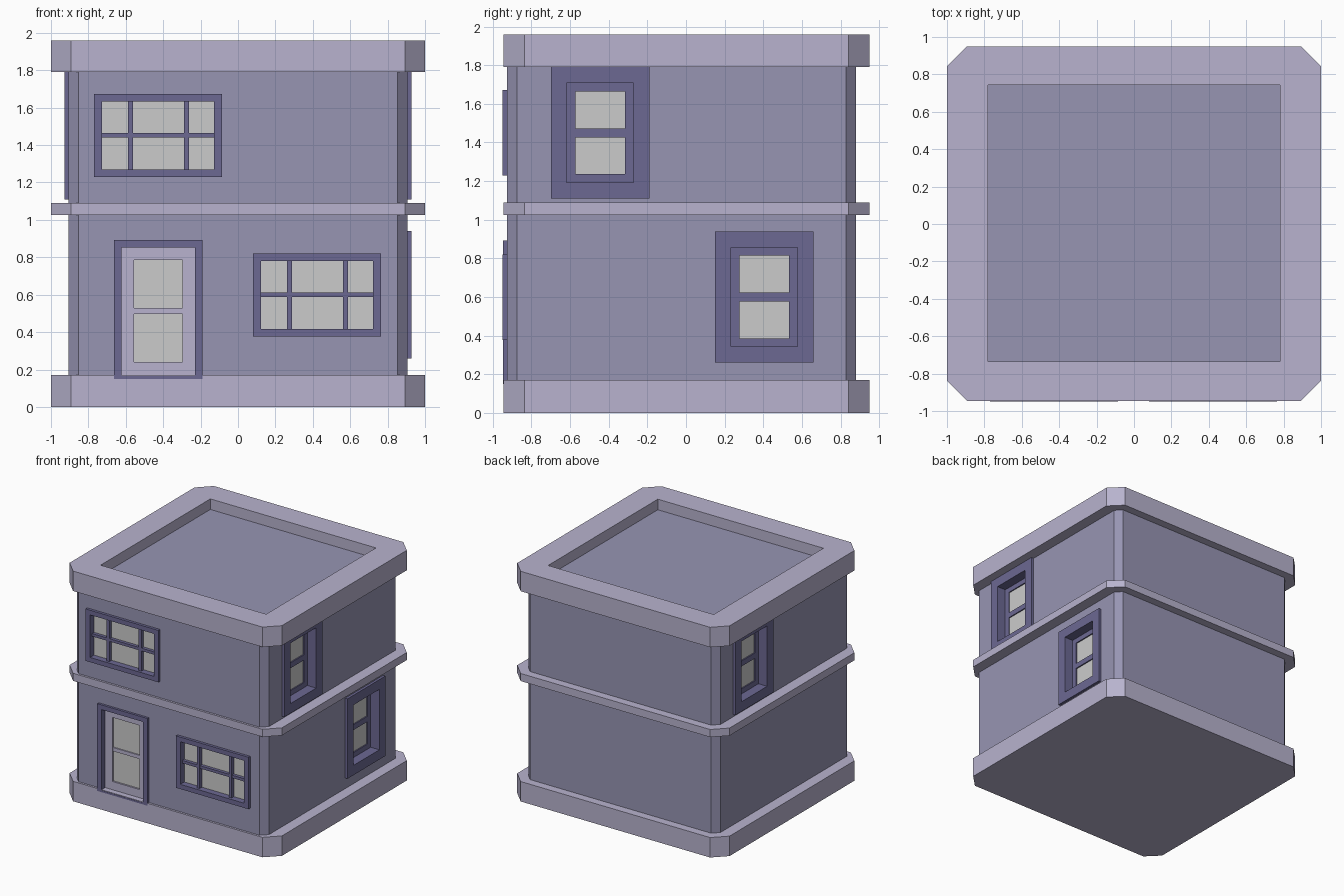
import bpy, bmesh, math
from mathutils import Matrix

if "Cube" in bpy.data.objects:
    bpy.data.objects.remove(bpy.data.objects["Cube"])


def material(name, rgb):
    m = bpy.data.materials.new(name)
    m.diffuse_color = (*rgb, 1)
    m.use_nodes = True
    m.node_tree.nodes["Principled BSDF"].inputs["Base Color"].default_value = m.diffuse_color
    return m


WALL = material("wall_purple", (0.31, 0.30, 0.45))
TRIM = material("trim_lilac", (0.48, 0.45, 0.62))
FRAME = material("frame_violet", (0.15, 0.14, 0.29))


def finish(name, bm, mat=None):
    bmesh.ops.recalc_face_normals(bm, faces=bm.faces)
    me = bpy.data.meshes.new(name)
    bm.to_mesh(me)
    bm.free()
    ob = bpy.data.objects.new(name, me)
    bpy.context.collection.objects.link(ob)
    if mat:
        me.materials.append(mat)
    return ob


def slab(name, hx, y0, y1, z0, z1, c, mat):
    """Upright block with chamfered corners."""
    pts = [(hx, y0 + c), (hx, y1 - c), (hx - c, y1), (c - hx, y1),
           (-hx, y1 - c), (-hx, y0 + c), (c - hx, y0), (hx - c, y0)]
    bm = bmesh.new()
    face = bm.faces.new([bm.verts.new((x, y, z0)) for x, y in pts])
    ext = bmesh.ops.extrude_face_region(bm, geom=[face], use_keep_orig=True)
    bmesh.ops.translate(bm, vec=(0, 0, z1 - z0),
                        verts=[v for v in ext["geom"] if isinstance(v, bmesh.types.BMVert)])
    return finish(name, bm, mat)


def add_box(bm, place, x0, x1, y0, y1, z0, z1):
    m = (place @ Matrix.Translation(((x0 + x1) / 2, (y0 + y1) / 2, (z0 + z1) / 2))
         @ Matrix.Diagonal((x1 - x0, y1 - y0, z1 - z0, 1)))
    bmesh.ops.create_cube(bm, size=1, matrix=m)


def add_ring(bm, place, outer, inner, y0, y1):
    """Rectangular frame; rectangles are (x0, x1, z0, z1)."""
    loops = []
    for r, y in ((outer, y0), (inner, y0), (inner, y1), (outer, y1)):
        corners = ((r[0], r[2]), (r[1], r[2]), (r[1], r[3]), (r[0], r[3]))
        loops.append([bm.verts.new(place @ Matrix.Translation((x, y, z)).to_translation())
                      for x, z in corners])
    for k in range(4):
        a, b = loops[k], loops[(k + 1) % 4]
        for i in range(4):
            j = (i + 1) % 4
            bm.faces.new((a[i], a[j], b[j], b[i]))


def cut(ob, bm, name):
    cutter = finish(name, bm)
    cutter.hide_render = True
    mod = ob.modifiers.new("openings", "BOOLEAN")
    mod.operation, mod.solver, mod.object = "DIFFERENCE", "EXACT", cutter
    bpy.context.view_layer.objects.active = ob
    bpy.ops.object.modifier_apply(modifier=mod.name)
    bpy.data.objects.remove(cutter)


# Wall faces: local x runs along the wall, local -y points outwards
FRONT = Matrix.Translation((0, -0.927, 0))
RIGHT = Matrix.Translation((0.905, 0, 0)) @ Matrix.Rotation(math.pi / 2, 4, "Z")
LEFT = Matrix.Translation((-0.905, 0, 0)) @ Matrix.Rotation(-math.pi / 2, 4, "Z")

# Main masses; the wall top is the sunken roof floor
walls = slab("walls", 0.905, -0.927, 0.88, 0.1, 1.87, 0.052, WALL)
slab("base_plinth", 1, -0.945, 0.95, 0, 0.17, 0.108, TRIM)
slab("floor_band", 1, -0.945, 0.95, 1.025, 1.09, 0.108, TRIM)
parapet = slab("roof_parapet", 1, -0.945, 0.95, 1.79, 1.96, 0.108, TRIM)
well = bmesh.new()
add_box(well, Matrix(), -0.78, 0.78, -0.735, 0.742, 1.7, 2.1)
cut(parapet, well, "roof_well")

holes = bmesh.new()


def hole(place, x0, x1, z0, z1, depth):
    e = 0.012
    add_box(holes, place, x0 - e, x1 + e, -0.1, depth, z0 - e, z1 + e)


def glass(name, place, x0, x1, z0, z1, y):
    bm = bmesh.new()
    add_box(bm, place, x0, x1, y, y + 0.02, z0, z1)
    finish(name, bm)


def front_window(name, x, z):
    """Wide six-pane window from its lower left corner."""
    o = (x, x + 0.685, z, z + 0.442)
    i = (x + 0.042, x + 0.643, z + 0.04, z + 0.402)
    bm = bmesh.new()
    add_ring(bm, FRONT, o, i, -0.023, 0.05)
    for a in (0.181, 0.482):
        add_box(bm, FRONT, x + a, x + a + 0.027, 0.0, 0.05, i[2], i[3])
    add_box(bm, FRONT, i[0], i[1], 0.003, 0.05, z + 0.21, z + 0.234)
    finish(name + "_frame", bm, FRAME)
    glass(name + "_glass", FRONT, *i, 0.03)
    hole(FRONT, *i, 0.08)


def side_window(name, place, x, z):
    """Tall sash window in a deep surround, from its centre."""
    o = (x - 0.255, x + 0.255, z - 0.34, z + 0.34)
    i = (x - 0.173, x + 0.173, z - 0.257, z + 0.257)
    s = (x - 0.128, x + 0.128, z - 0.214, z + 0.214)
    bm = bmesh.new()
    add_ring(bm, place, o, i, -0.022, 0.1)
    add_ring(bm, place, i, s, 0.06, 0.1)
    add_box(bm, place, s[0], s[1], 0.06, 0.1, z - 0.023, z + 0.023)
    finish(name + "_frame", bm, FRAME)
    glass(name + "_glass", place, *s, 0.07)
    hole(place, *i, 0.12)


front_window("front_lower_window", 0.08, 0.377)
front_window("front_upper_window", -0.77, 1.23)
side_window("right_lower_window", RIGHT, 0.405, 0.6)
side_window("right_upper_window", RIGHT, -0.445, 1.45)
side_window("left_upper_window", LEFT, -0.405, 1.45)

# Glazed front door in its surround
bm = bmesh.new()
add_ring(bm, FRONT, (-0.663, -0.19, 0.15, 0.893), (-0.623, -0.23, 0.165, 0.853), -0.02, 0.08)
finish("door_frame", bm, FRAME)
pane = (-0.555, -0.298, 0.24, 0.785)
bm = bmesh.new()
add_ring(bm, FRONT, (-0.623, -0.23, 0.165, 0.853), pane, 0.03, 0.08)
add_box(bm, FRONT, pane[0], pane[1], 0.035, 0.08, 0.497, 0.528)
finish("front_door", bm, TRIM)
glass("door_glass", FRONT, *pane, 0.045)
hole(FRONT, -0.623, -0.23, 0.17, 0.853, 0.1)

cut(walls, holes, "wall_openings")
